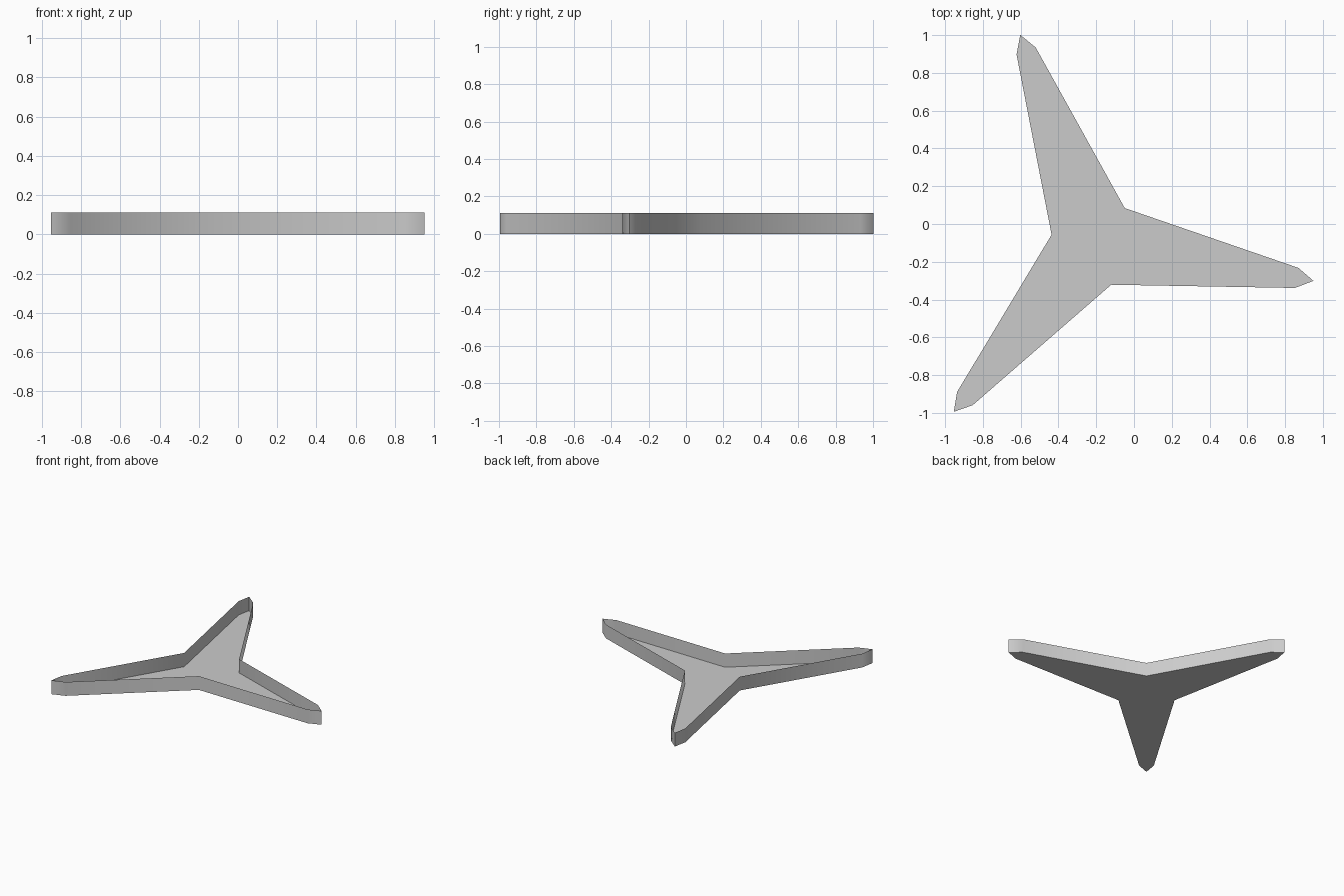
import bpy
import bmesh
from math import radians
from mathutils import Matrix, Vector

cube = bpy.data.objects.get("Cube")
if cube:
    bpy.data.objects.remove(cube, do_unlink=True)

HEIGHT = 0.11
HUB = Vector((-0.202, -0.098, 0))
# One arm along +x: shoulder, tip, shoulder, then the notch before the next arm
ARM = [(1.079, -0.054), (1.17, 0), (1.079, 0.054), (0.119, 0.206)]

grey = bpy.data.materials.new("light grey")
grey.use_nodes = True
color = (0.6, 0.6, 0.6, 1)
grey.diffuse_color = color
grey.node_tree.nodes["Principled BSDF"].inputs["Base Color"].default_value = color

# Outline: the arm repeated three times around the hub
outline = []
for i in range(3):
    turn = Matrix.Rotation(radians(120 * i - 10), 3, "Z")
    outline += [HUB + turn @ Vector((x, y, 0)) for x, y in ARM]

bm = bmesh.new()
base = [bm.verts.new(p) for p in outline]
rim = [bm.verts.new(p + Vector((0, 0, HEIGHT))) for p in outline]

# Floor facing up, and thin walls facing outwards, open at the top
bm.faces.new(base)
for i in range(len(base)):
    j = (i + 1) % len(base)
    bm.faces.new((base[i], base[j], rim[j], rim[i]))
for face in bm.faces:
    face.smooth = True

mesh = bpy.data.meshes.new("three_armed_tray")
bm.to_mesh(mesh)
bm.free()
mesh.materials.append(grey)
# Rounded tips stay smooth; notches and floor edge stay sharp
mesh.set_sharp_from_angle(angle=radians(70))

tray = bpy.data.objects.new("three_armed_tray", mesh)
bpy.context.collection.objects.link(tray)
flat_walls = tray.modifiers.new("Flat walls", "WEIGHTED_NORMAL")
flat_walls.weight = 100
flat_walls.keep_sharp = True
